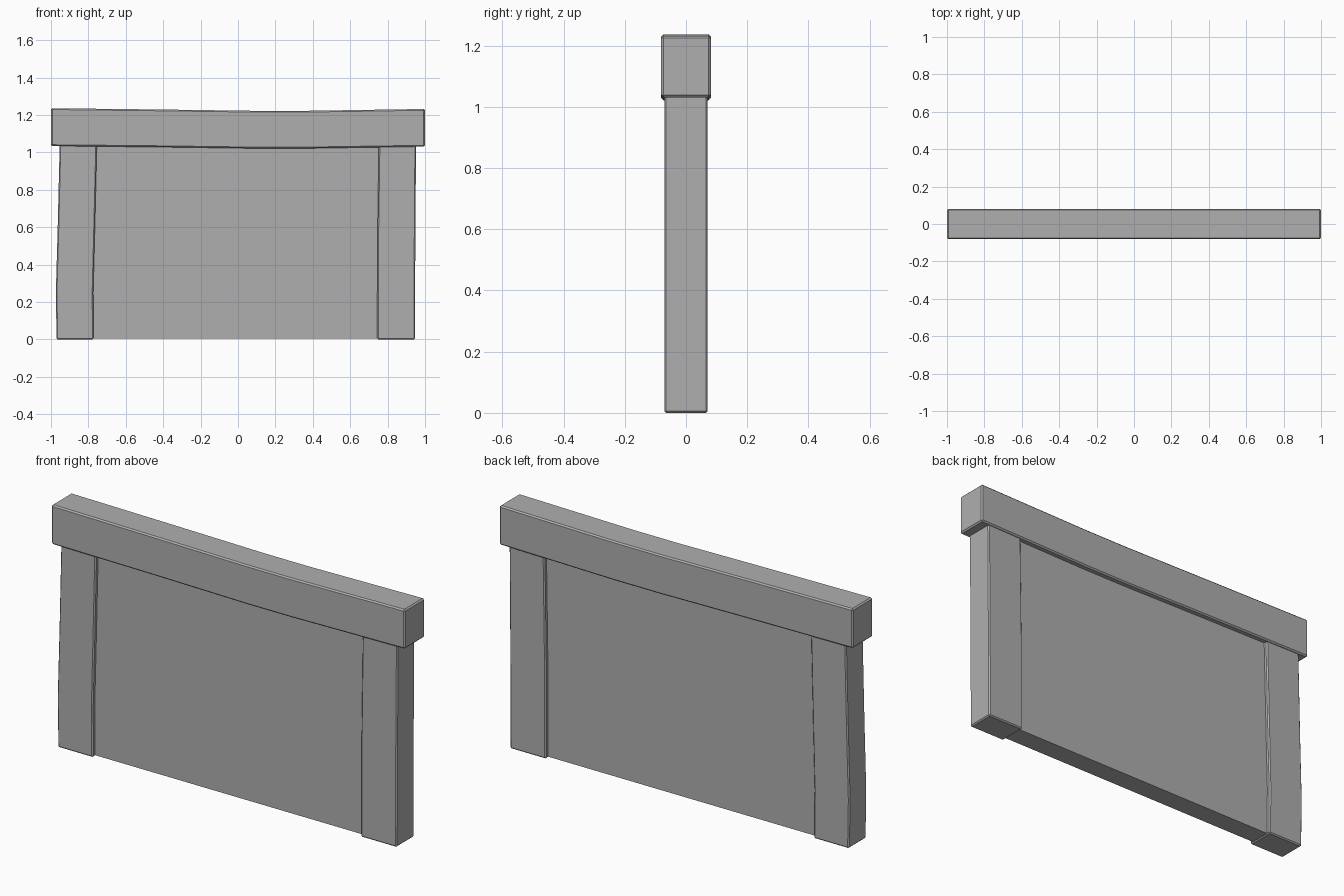
import bpy, bmesh

if "Cube" in bpy.data.objects:
    bpy.data.objects.remove(bpy.data.objects["Cube"])

# Single stone grey
stone = bpy.data.materials.new("stone_grey")
stone.diffuse_color = (0.43, 0.43, 0.43, 1)
stone.use_nodes = True
stone.node_tree.nodes["Principled BSDF"].inputs["Base Color"].default_value = stone.diffuse_color


def loft(name, rings, bevel):
    """Join four-cornered sections into a closed block with chamfered edges."""
    bm = bmesh.new()
    loops = [[bm.verts.new(p) for p in ring] for ring in rings]
    for a, b in zip(loops, loops[1:]):
        for i in range(4):
            j = (i + 1) % 4
            bm.faces.new((a[i], a[j], b[j], b[i]))
    bm.faces.new(loops[0][::-1])
    bm.faces.new(loops[-1])
    bmesh.ops.recalc_face_normals(bm, faces=bm.faces)
    mesh = bpy.data.meshes.new(name)
    bm.to_mesh(mesh)
    bm.free()
    mesh.materials.append(stone)
    obj = bpy.data.objects.new(name, mesh)
    bpy.context.collection.objects.link(obj)
    if bevel:
        mod = obj.modifiers.new("chamfer", 'BEVEL')
        mod.width = bevel
        mod.segments = 1
        mod.limit_method = 'ANGLE'


def upright(name, stations, depth, bevel):
    """Vertical block; stations are (height, left x, right x)."""
    loft(name, [[(l, -depth, z), (r, -depth, z), (r, depth, z), (l, depth, z)]
                for z, l, r in stations], bevel)


# Slightly leaning end posts, tucked into the cap
upright("left_post", [(0, -0.97, -0.772), (0.25, -0.974, -0.774),
                      (0.6, -0.964, -0.765), (1.06, -0.953, -0.754)], 0.071, 0.006)
upright("right_post", [(0, 0.946, 0.744), (0.5, 0.948, 0.745),
                       (1.06, 0.952, 0.753)], 0.071, 0.006)

# Recessed wall between the posts
upright("wall_panel", [(0.005, -0.85, 0.85), (1.06, -0.85, 0.85)], 0.052, 0)

# Sagging cap beam: (x, bottom z, top z)
cap = [(-1, 1.034, 1.236), (-0.4, 1.028, 1.229), (0.1, 1.021, 1.222),
       (0.35, 1.021, 1.222), (1, 1.031, 1.232)]
loft("cap_beam", [[(x, -0.081, b), (x, 0.081, b), (x, 0.081, t), (x, -0.081, t)]
                  for x, b, t in cap], 0.007)
